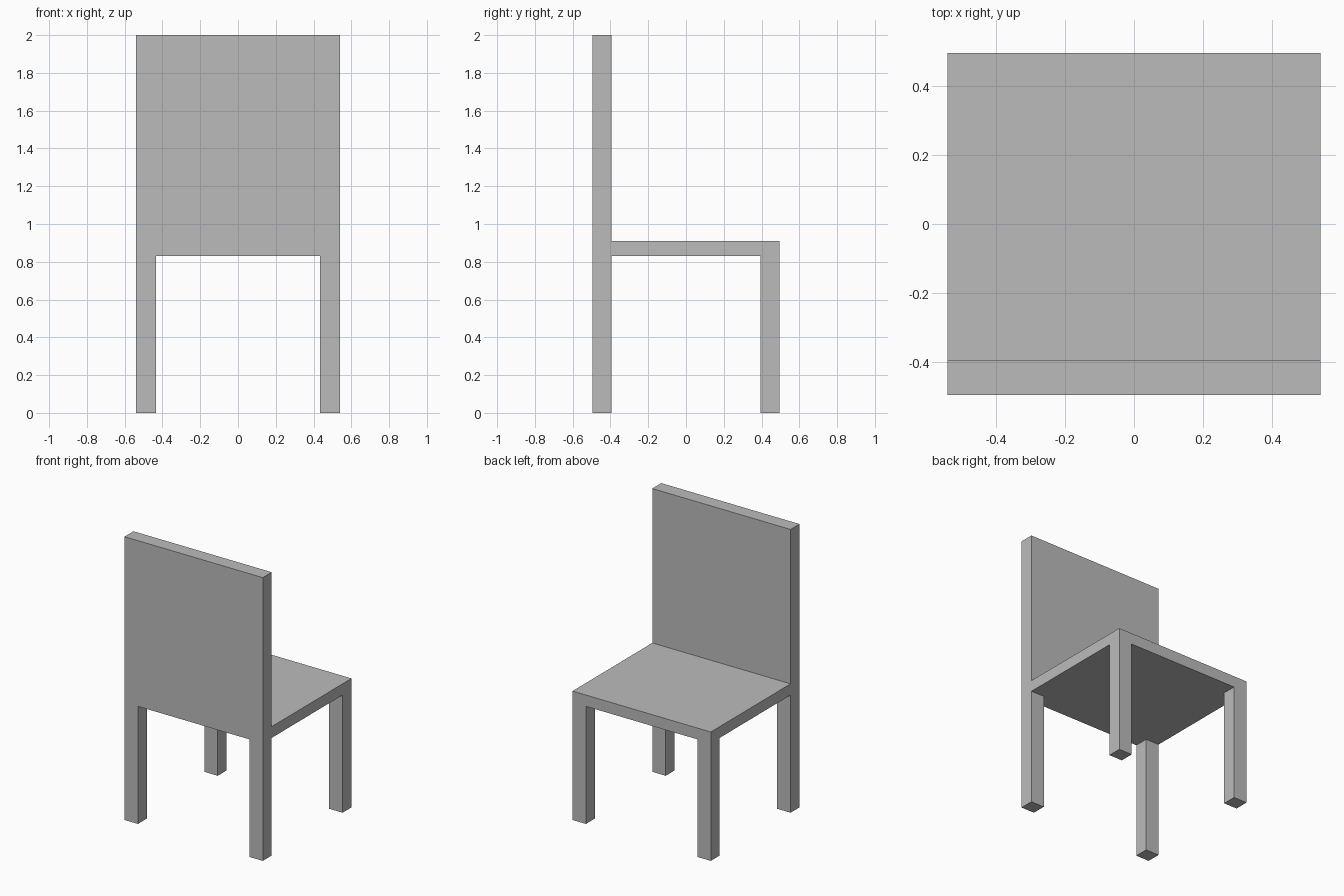
import bpy
import bmesh

cube = bpy.data.objects.get("Cube")
if cube:
    bpy.data.objects.remove(cube, do_unlink=True)

# Overall dimensions
HALF_W, HALF_D, HEIGHT = 0.54, 0.495, 2.0
SEAT_BOTTOM, SEAT_TOP = 0.83, 0.91
LEG_W, LEG_D = 0.105, 0.1

grey = bpy.data.materials.new("plain grey")
grey.use_nodes = True
colour = (0.5, 0.5, 0.5, 1)
grey.diffuse_color = colour
grey.node_tree.nodes["Principled BSDF"].inputs["Base Color"].default_value = colour


def box(name, low, high):
    """Flat-shaded box between two opposite corners."""
    bm = bmesh.new()
    bmesh.ops.create_cube(bm, size=1)
    for v in bm.verts:
        v.co = [b if c > 0 else a for c, a, b in zip(v.co, low, high)]
    mesh = bpy.data.meshes.new(name)
    bm.to_mesh(mesh)
    bm.free()
    mesh.materials.append(grey)
    obj = bpy.data.objects.new(name, mesh)
    bpy.context.collection.objects.link(obj)
    return obj


back_face = -HALF_D + LEG_D

# Backrest panel and seat slab
box("backrest", (-HALF_W, -HALF_D, SEAT_BOTTOM), (HALF_W, back_face, HEIGHT))
box("seat", (-HALF_W, back_face, SEAT_BOTTOM), (HALF_W, HALF_D, SEAT_TOP))

# Four legs, flush with the outer corners
for side, x in (("right", -HALF_W), ("left", HALF_W - LEG_W)):
    for end, y in (("backrest", -HALF_D), ("seat", HALF_D - LEG_D)):
        box(f"{side}_{end}_leg", (x, y, 0), (x + LEG_W, y + LEG_D, SEAT_BOTTOM))
